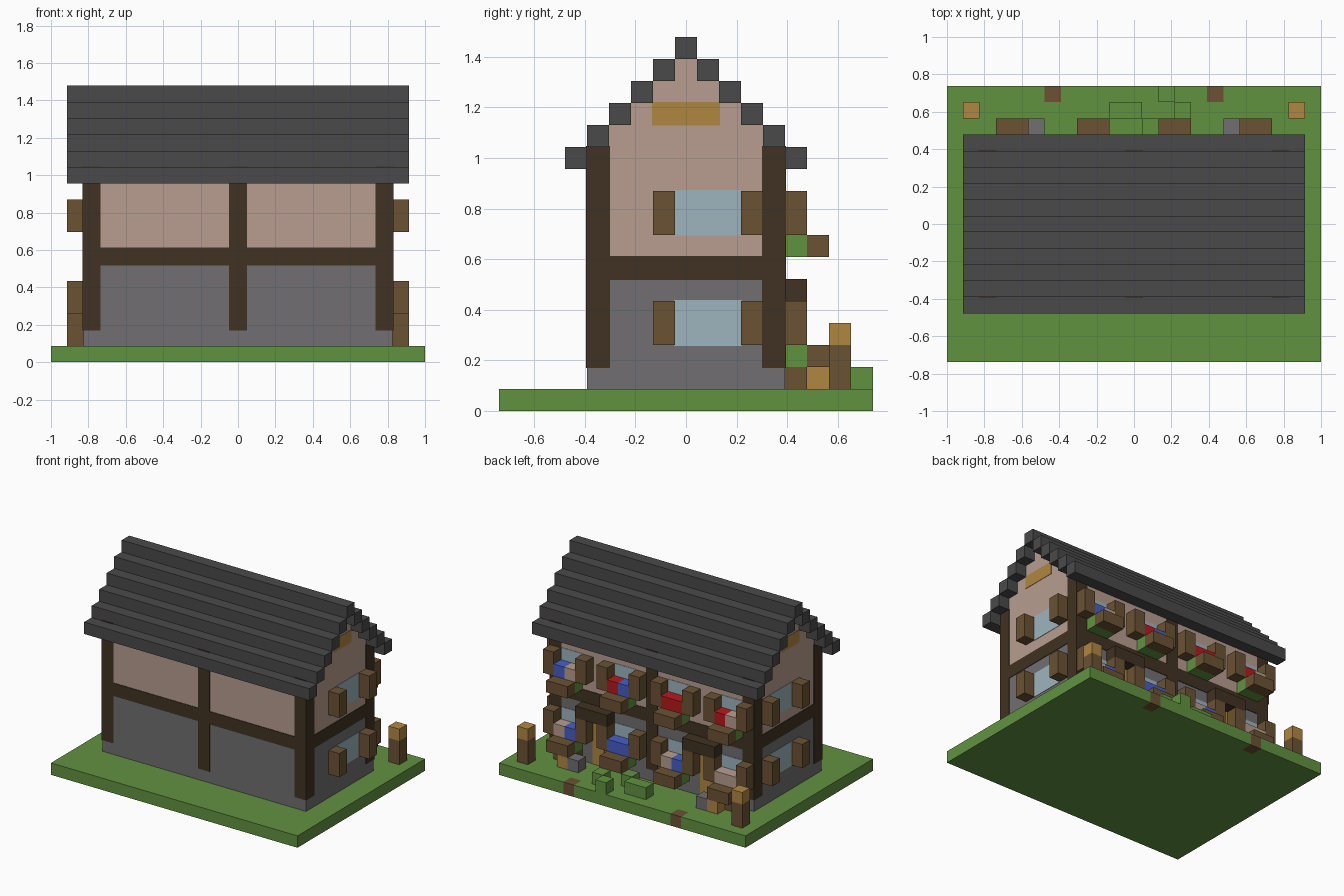
import bpy

cube = bpy.data.objects.get("Cube")
if cube:
    bpy.data.objects.remove(cube, do_unlink=True)

U = 2 / 23          # edge of one building block
NX, NY = 23, 17     # plot size in blocks


def linear(c):
    c /= 255
    return c / 12.92 if c <= 0.04045 else ((c + 0.055) / 1.055) ** 2.4


def material(name, r, g, b):
    m = bpy.data.materials.new(name)
    m.use_nodes = True
    col = (linear(r), linear(g), linear(b), 1)
    m.diffuse_color = col
    bsdf = m.node_tree.nodes["Principled BSDF"]
    bsdf.inputs["Base Color"].default_value = col
    bsdf.inputs["Roughness"].default_value = 0.9
    return m


GRASS = material("grass green", 97, 146, 64)
SLATE = material("slate grey", 74, 74, 74)
PLASTER = material("pink plaster", 184, 158, 144)
STONE = material("stone grey", 113, 111, 114)
TIMBER = material("dark timber", 64, 50, 34)
WOOD = material("brown wood", 107, 82, 51)
OCHRE = material("ochre wood", 176, 135, 66)
GLASS = material("pale glass", 157, 181, 190)
BLUE = material("flower blue", 70, 95, 200)
RED = material("flower red", 185, 25, 28)


def block(name, mat, x, y, z, grow=0.0):
    """Box over inclusive block ranges; a single number means one block."""
    lo, hi = [], []
    for rng, shift in ((x, NX / 2), (y, NY / 2), (z, 0)):
        a, b = rng if isinstance(rng, tuple) else (rng, rng)
        lo.append((a - shift) * U - grow)
        hi.append((b + 1 - shift) * U + grow)
    verts = [(px, py, pz) for px in (lo[0], hi[0])
             for py in (lo[1], hi[1]) for pz in (lo[2], hi[2])]
    faces = [(0, 1, 3, 2), (4, 6, 7, 5), (0, 4, 5, 1),
             (2, 3, 7, 6), (0, 2, 6, 4), (1, 5, 7, 3)]
    me = bpy.data.meshes.new(name)
    me.from_pydata(verts, [], faces)
    me.materials.append(mat)
    ob = bpy.data.objects.new(name, me)
    bpy.context.collection.objects.link(ob)
    return ob


def mirrored(name, mat, x, y, z, grow=0.0):
    """The same block on both sides of the plot."""
    a, b = x if isinstance(x, tuple) else (x, x)
    block(name + "_left", mat, (NX - 1 - b, NX - 1 - a), y, z, grow)
    block(name + "_right", mat, x, y, z, grow)


PROUD = 0.003       # how far flush details stand off the wall
FRAME = 0.004

# Lawn with two path stones set in the back edge
block("lawn", GRASS, (0, 22), (0, 15), 0)
block("lawn_back_middle", GRASS, (7, 15), 16, 0)
mirrored("lawn_back_corner", GRASS, (0, 5), 16, 0)
mirrored("path_stone", WOOD, 6, 16, 0)

# Walls and stepped gable
block("ground_floor_wall", STONE, (2, 20), (4, 12), (1, 5))
block("upper_floor_wall", PLASTER, (2, 20), (4, 12), (6, 11))
for s in range(4):
    block("gable_step", PLASTER, (2, 20), (5 + s, 11 - s), 12 + s)
mirrored("gable_panel", OCHRE, 2, (7, 9), 13, PROUD)

# Timber frame
block("floor_beam", TIMBER, (2, 20), (4, 12), 6, FRAME)
for side, y in (("front", 4), ("back", 12)):
    mirrored(side + "_corner_post", TIMBER, 2, y, (2, 11), FRAME)
    block(side + "_middle_post", TIMBER, 11, y, (2, 11), FRAME)

# Stepped roof
for s in range(5):
    for side, y in (("front", 3 + s), ("back", 13 - s)):
        block(side + "_roof_course", SLATE, (1, 21), y, 11 + s)
block("roof_ridge", SLATE, (1, 21), 8, 16)

# Gable end windows with shutters
for z in (3, 8):
    mirrored("side_window", GLASS, 2, (8, 10), (z, z + 1), PROUD)
    for y in (7, 11):
        mirrored("side_shutter", WOOD, 1, y, (z, z + 1))

# Back windows with shutters, planters and flowers
flowers = {
    8: {18: (PLASTER, BLUE), 13: (BLUE, RED), 8: (RED, RED), 3: (PLASTER, RED)},
    3: {18: (BLUE, PLASTER), 13: (BLUE, BLUE), 8: (BLUE, PLASTER),
        3: (PLASTER, PLASTER)},
}
for z, row in flowers.items():
    for x, colours in row.items():
        block("back_window", GLASS, (x, x + 1), 12, (z, z + 1), PROUD)
        for sx in (x - 1, x + 2):
            block("back_shutter", WOOD, sx, 13, (z, z + 1))
        block("planter_leaves", GRASS, (x, x + 1), 13, z - 1)
        block("planter_front", WOOD, (x, x + 1), 14, z - 1)
        for n, colour in enumerate(colours):
            block("flower", colour, x + n, 13, z)

# Doors, awnings and the things standing beside them
mirrored("door", OCHRE, 6, 12, (1, 4), PROUD)
mirrored("door_awning", TIMBER, (5, 7), 13, 5)
mirrored("bench", WOOD, (3, 4), 13, 1)
mirrored("crate", OCHRE, 4, 14, 1)
mirrored("garden_stone", STONE, 5, 14, 1)

# Garden lamp posts
mirrored("lamp_post", WOOD, 1, 15, (1, 2))
mirrored("lamp_head", OCHRE, 1, 15, 3)

# Bushes
for x, y in ((13, 16), (14, 15), (12, 14), ((10, 11), 15)):
    block("bush", GRASS, x, y, 1)
